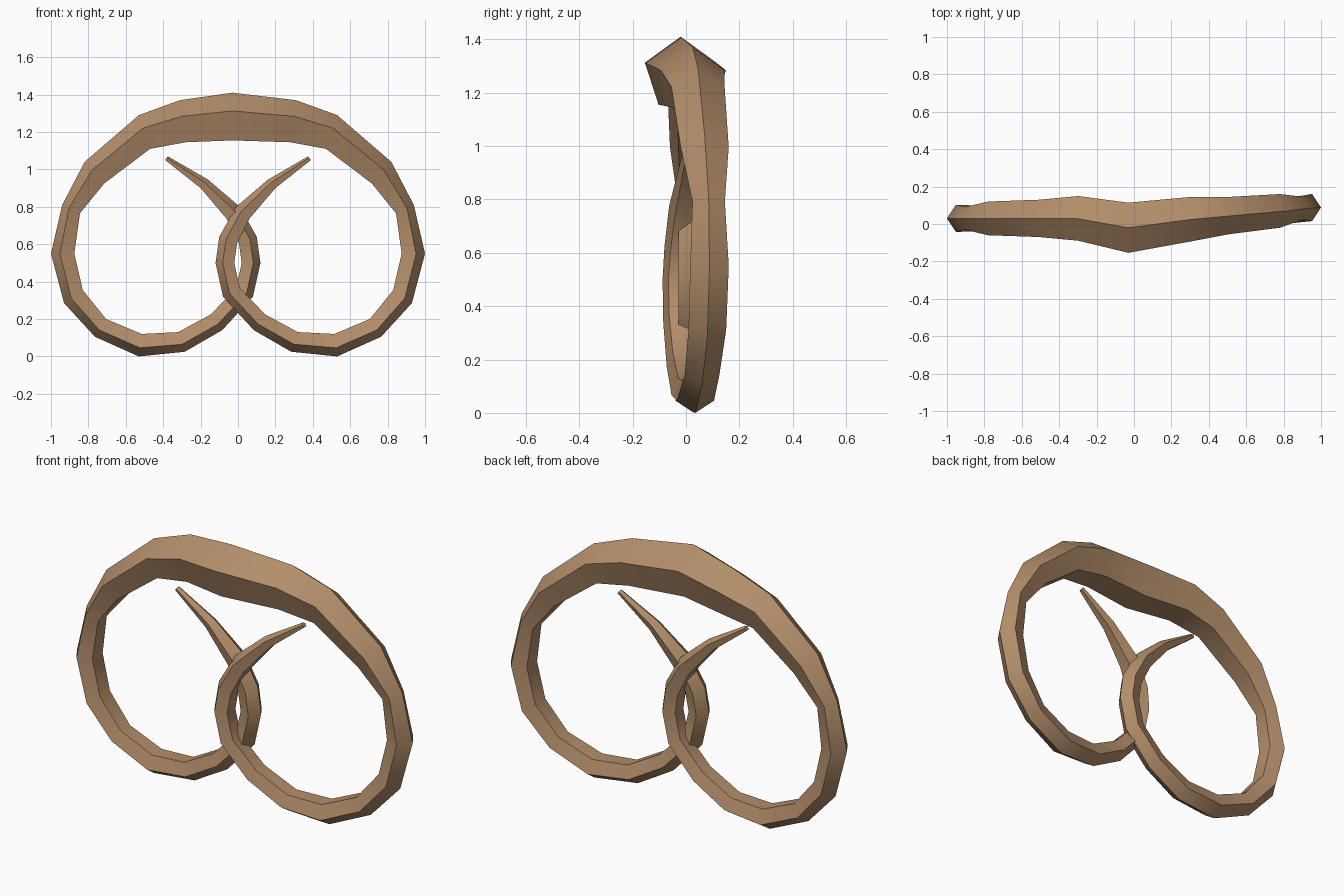
import bpy, bmesh, math

# One half of the twisted dough, from the top centre round to the tip.
# Each ring: outer x, outer z, inner x, inner z, y of right half, y of left half
RINGS = [
    (0.31, 1.37, 0.28, 1.145, 0.025, 0.03),
    (0.53, 1.29, 0.47, 1.11, 0.045, 0.03),
    (0.82, 1.04, 0.715, 0.925, 0.07, 0.03),
    (0.94, 0.81, 0.845, 0.765, 0.085, 0.03),
    (1.00, 0.55, 0.875, 0.55, 0.088, 0.03),
    (0.93, 0.285, 0.83, 0.355, 0.08, 0.03),
    (0.765, 0.105, 0.705, 0.20, 0.06, 0.03),
    (0.53, 0.00, 0.515, 0.12, 0.035, 0.03),
    (0.285, 0.025, 0.32, 0.13, 0.01, 0.03),
    (0.085, 0.14, 0.145, 0.225, -0.012, 0.03),
    (-0.08, 0.32, 0.01, 0.365, -0.027, 0.03),
    (-0.12, 0.50, -0.02, 0.50, -0.03, 0.03),
    (-0.10, 0.64, -0.005, 0.605, -0.022, 0.03),
    (-0.01, 0.80, 0.06, 0.735, -0.008, 0.03),
    (0.16, 0.945, 0.20, 0.90, 0.01, 0.025),
    (0.375, 1.07, 0.39, 1.05, 0.027, 0.02),
]
TOP = (-0.03, 1.41, -0.03, 1.155, -0.02)


def section(bm, ox, oz, ix, iz, y):
    """Pentagonal cross-section with its ridge on the outer side."""
    depth = math.hypot(ox - ix, oz - iz)
    r = depth / 1.809 * (1.0 if depth > 0.16 else 1.1)
    pts = [(0, 0), (0.382, -0.951), (1, -0.588), (1, 0.588), (0.382, 0.951)]
    return [bm.verts.new((ox + t * (ix - ox), y + w * r, oz + t * (iz - oz)))
            for t, w in pts]


bm = bmesh.new()
left = [(-a, b, -c, d, yl) for a, b, c, d, yr, yl in reversed(RINGS)]
right = [(a, b, c, d, yr) for a, b, c, d, yr, yl in RINGS]
loops = [section(bm, *ring) for ring in left + [TOP] + right]

# Skin between the rings and close both tips
for a, b in zip(loops, loops[1:]):
    for i in range(5):
        j = (i + 1) % 5
        bm.faces.new((a[i], a[j], b[j], b[i]))
bm.faces.new(loops[0])
bm.faces.new(loops[-1])
bmesh.ops.recalc_face_normals(bm, faces=bm.faces)

mesh = bpy.data.meshes.new("twisted_dough")
bm.to_mesh(mesh)
bm.free()
obj = bpy.data.objects.new("twisted_dough", mesh)
bpy.context.collection.objects.link(obj)

# Baked crust colour
mat = bpy.data.materials.new("baked brown")
mat.diffuse_color = (0.45, 0.27, 0.145, 1)
mesh.materials.append(mat)

# Smooth along the length, sharp along the ridges
bpy.context.view_layer.objects.active = obj
obj.select_set(True)
bpy.ops.object.shade_smooth_by_angle(angle=math.radians(40))
